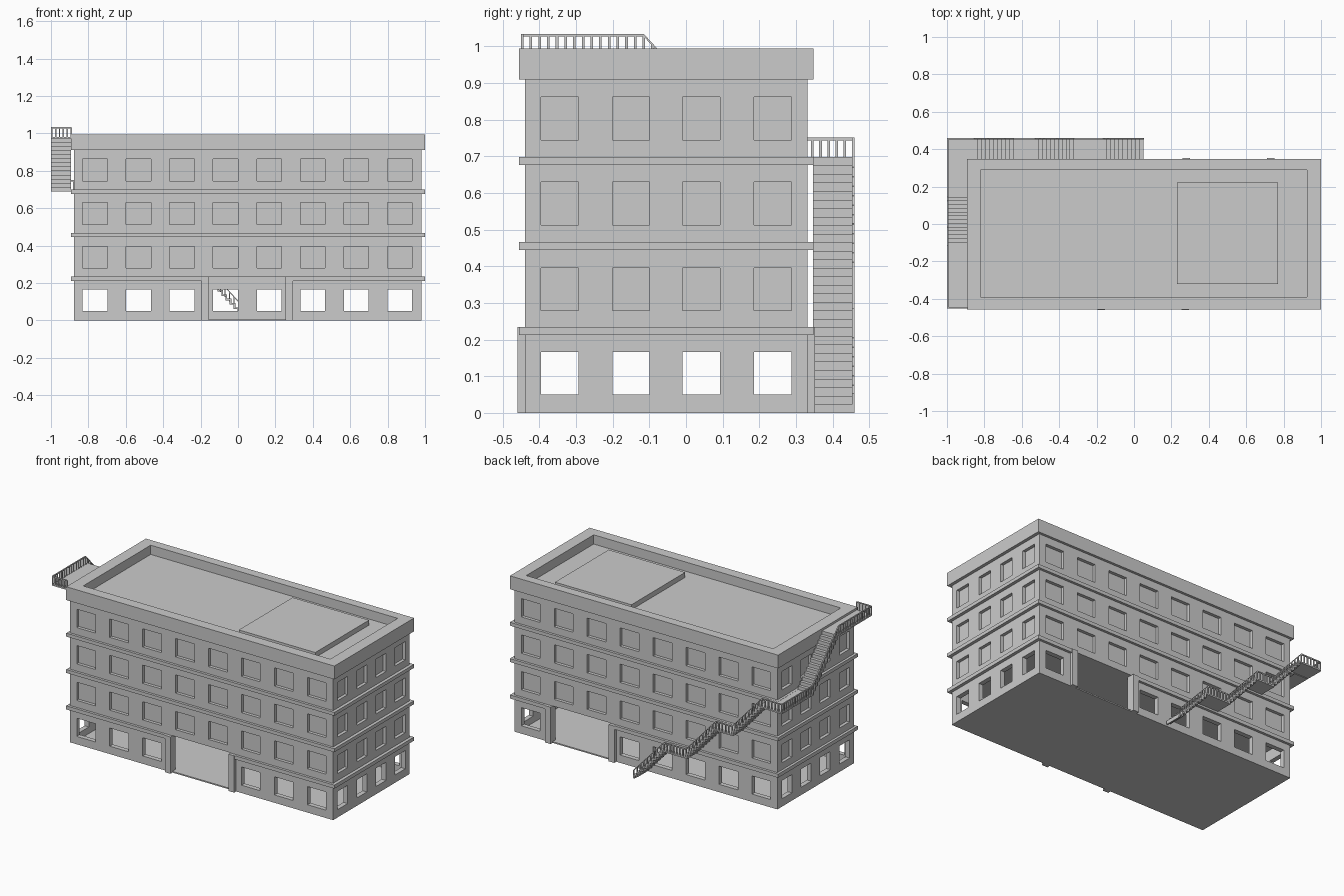
import bpy, bmesh
from mathutils import Vector

if "Cube" in bpy.data.objects:
    bpy.data.objects.remove(bpy.data.objects["Cube"])

X0, X1, Y0, Y1 = -0.878, 0.98, -0.44, 0.332      # wall faces
OUT = 0.016                                      # ledge overhang
WIN_X = [0.05 + 0.2328 * (i - 3.5) for i in range(8)]
WIN_Y = [-0.345, -0.15, 0.042, 0.237]
DOORS = {-1: (-0.155, 0.255), 1: (0.30, 0.71)}   # front / back openings


def finish(name, bm):
    bmesh.ops.recalc_face_normals(bm, faces=bm.faces)
    me = bpy.data.meshes.new(name)
    bm.to_mesh(me)
    bm.free()
    ob = bpy.data.objects.new(name, me)
    bpy.context.collection.objects.link(ob)
    return ob


def hexa(bm, bottom, top):
    v = [bm.verts.new(p) for p in list(bottom) + list(top)]
    for f in ((3, 2, 1, 0), (4, 5, 6, 7), (0, 1, 5, 4), (1, 2, 6, 5), (2, 3, 7, 6), (3, 0, 4, 7)):
        bm.faces.new([v[i] for i in f])


def rect(x0, x1, y0, y1, z):
    return [(x0, y0, z), (x1, y0, z), (x1, y1, z), (x0, y1, z)]


def box(bm, x0, x1, y0, y1, z0, z1):
    hexa(bm, rect(x0, x1, y0, y1, z0), rect(x0, x1, y0, y1, z1))


def ring(name, outer, inner, z0, z1):
    bm = bmesh.new()
    loops = [[bm.verts.new(p) for p in rect(*r, z)]
             for r, z in ((outer, z0), (outer, z1), (inner, z1), (inner, z0))]
    for k in range(4):
        a, b = loops[k], loops[(k + 1) % 4]
        for i in range(4):
            j = (i + 1) % 4
            bm.faces.new((a[i], a[j], b[j], b[i]))
    return finish(name, bm)


def cut(target, cutter):
    cutter.hide_render = True
    cutter.hide_viewport = False
    cutter.display_type = 'WIRE'
    m = target.modifiers.new("cut", 'BOOLEAN')
    m.operation, m.solver, m.object = 'DIFFERENCE', 'EXACT', cutter


# Main body with hollow ground floor
bm = bmesh.new()
box(bm, X0, X1, Y0, Y1, 0, 0.936)
body = finish("building_body", bm)
bm = bmesh.new()
box(bm, X0 + 0.03, X1 - 0.03, Y0 + 0.03, Y1 - 0.03, 0.008, 0.236)
cut(body, finish("room_cutter", bm))

# Windows: open on the ground floor, shallow recesses above
bm = bmesh.new()
for floor, (z0, z1) in enumerate(((0.05, 0.166), (0.28, 0.396), (0.513, 0.63), (0.745, 0.862))):
    d = 0.02 if floor else 0.035
    for side, y in ((-1, Y0), (1, Y1)):
        a, b = sorted((y + side * 0.02, y - side * d))
        for x in WIN_X:
            lo, hi = DOORS[side]
            if floor or not lo < x < hi:
                box(bm, x - 0.066, x + 0.066, a, b, z0, z1)
    for side, x in ((-1, X0), (1, X1)):
        a, b = sorted((x + side * 0.02, x - side * d))
        for y in WIN_Y:
            box(bm, a, b, y - 0.051, y + 0.051, z0, z1)
# Entrance openings
for side, y in ((-1, Y0), (1, Y1)):
    a, b = sorted((y + side * 0.02, y - side * 0.035))
    box(bm, *DOORS[side], a, b, 0.008, 0.236)
cut(body, finish("opening_cutter", bm))

# Floor ledges and parapet
outer = (X0 - OUT, X1 + OUT + 0.004, Y0 - OUT, Y1 + OUT)
wall_in = (X0 + 0.005, X1 - 0.005, Y0 + 0.005, Y1 - 0.005)
ring("ledge_second_floor", outer, wall_in, 0.445, 0.467)
ring("ledge_third_floor", outer, wall_in, 0.677, 0.699)
ring("parapet", outer, (-0.82, 0.925, -0.39, 0.29), 0.91, 0.995)
ledge = ring("ledge_first_floor", outer, wall_in, 0.212, 0.235)
bm = bmesh.new()
for side, y in ((-1, Y0), (1, Y1)):
    box(bm, *DOORS[side], y - 0.03, y + 0.03, 0.2, 0.25)
cut(ledge, finish("ledge_cutter", bm))

# Entrance pilasters
bm = bmesh.new()
for side, y in ((-1, Y0), (1, Y1)):
    a, b = sorted((y + side * 0.02, y - side * 0.03))
    lo, hi = DOORS[side]
    for x0, x1 in ((lo - 0.04, lo), (hi, hi + 0.04)):
        box(bm, x0, x1, a, b, 0, 0.235)
finish("entrance_pilasters", bm)

# Roof slab
bm = bmesh.new()
box(bm, 0.23, 0.77, -0.32, 0.222, 0.93, 0.968)
finish("roof_slab", bm)


# Folded-plate stairs: nodes are (distance, height), sloped spans become steps
def stair(name, nodes, steps, place, width, t=0.009):
    top = [nodes[0]]
    for (s0, z0), (s1, z1) in zip(nodes, nodes[1:]):
        n = steps if z1 > z0 else 1
        for i in range(n):
            if z1 > z0:
                top.append((s0 + (s1 - s0) * i / n, z0 + (z1 - z0) * (i + 1) / n))
            top.append((s0 + (s1 - s0) * (i + 1) / n, z0 + (z1 - z0) * (i + 1) / n))
    end = nodes[-1][0]
    low = [(min(s + t, end), max(z - t, 0)) for s, z in top]
    bm = bmesh.new()
    rows = [[bm.verts.new(place(s, w, z)) for s, z in line]
            for line, w in ((top, 0), (top, width), (low, width), (low, 0))]
    for k in range(4):
        a, b = rows[k], rows[(k + 1) % 4]
        for i in range(len(top) - 1):
            bm.faces.new((a[i], a[i + 1], b[i + 1], b[i]))
    for i in (0, -1):
        bm.faces.new([r[i] for r in rows])
    finish(name, bm)


H = 0.698
back = [(0, 0), (0.215, H / 3), (0.37, H / 3), (0.58, 2 * H / 3), (0.695, 2 * H / 3), (0.905, H), (1.05, H)]
side = [(0, H), (0.205, H), (0.465, 0.981), (0.80, 0.981)]
stair("back_stairs", back, 10, lambda s, w, z: (0.05 - s, 0.347 + w, z), 0.113)
stair("side_stairs", side, 13, lambda s, w, z: (-1 + w, 0.35 - s, z), 0.108)

# Stair railing along the outer edge
path = [Vector((max(0.05 - s, -0.996), 0.456, z)) for s, z in back]
path += [Vector((-0.996, 0.35 - s, z)) for s, z in side[1:-1]]
path += [Vector((-0.996, -0.447, 0.981)), Vector((-0.892, -0.447, 0.981))]
bm = bmesh.new()
up, r = Vector((0, 0, 0.053)), 0.0035
for a, b in zip(path, path[1:]):
    flat = Vector((b.x - a.x, b.y - a.y, 0))
    side_v = Vector((-flat.y, flat.x, 0)).normalized() * r
    lower, upper = up - Vector((0, 0, 0.007)), up
    hexa(bm, [a + lower - side_v, b + lower - side_v, b + lower + side_v, a + lower + side_v],
         [a + upper - side_v, b + upper - side_v, b + upper + side_v, a + upper + side_v])
    n = max(1, round(flat.length / 0.023))
    for i in range(n + 1):
        p = a.lerp(b, i / n)
        box(bm, p.x - r, p.x + r, p.y - r, p.y + r, max(p.z - 0.003, 0), p.z + 0.05)
finish("stair_railing", bm)

# Bake the cuts and hide the cutters
bpy.context.view_layer.update()
dg = bpy.context.evaluated_depsgraph_get()
for ob in (body, ledge):
    me = bpy.data.meshes.new_from_object(ob.evaluated_get(dg))
    ob.modifiers.clear()
    ob.data = me
for ob in list(bpy.data.objects):
    if ob.name.endswith("_cutter"):
        bpy.data.objects.remove(ob)
